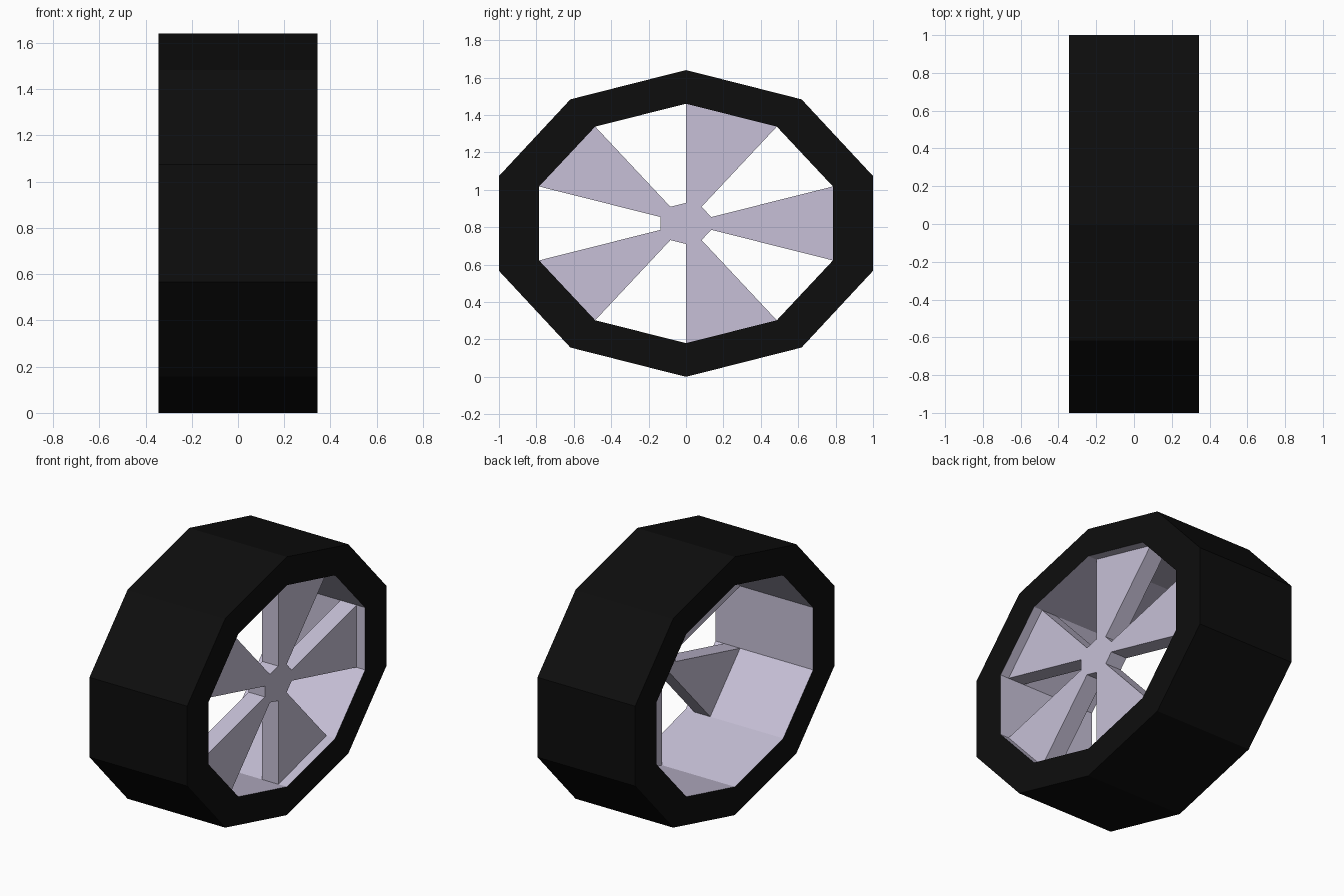
import bpy, bmesh, math

if "Cube" in bpy.data.objects:
    bpy.data.objects.remove(bpy.data.objects["Cube"])

SIDES = 10
CZ = 0.82            # axle height
HALF = 0.343         # half the wheel width
SPOKE_X = (0.17, 0.283)
OUTER = (1.0515, 0.82)   # radii along y and z
INNER = (0.826, 0.64)
HUB = (0.142, 0.11)


def material(name, rgb):
    m = bpy.data.materials.new(name)
    m.diffuse_color = (*rgb, 1)
    m.use_nodes = True
    m.node_tree.nodes["Principled BSDF"].inputs["Base Color"].default_value = m.diffuse_color
    return m


rubber = material("black rubber", (0.004, 0.004, 0.004))
alloy = material("pale lavender alloy", (0.57, 0.53, 0.68))


def ring(bm, radii, x):
    """Ten-sided loop of vertices around the axle, starting at the top."""
    return [bm.verts.new((x, radii[0] * math.sin(math.tau * i / SIDES),
                          CZ + radii[1] * math.cos(math.tau * i / SIDES)))
            for i in range(SIDES)]


def bridge(bm, a, b):
    for i in range(SIDES):
        j = (i + 1) % SIDES
        bm.faces.new((a[i], a[j], b[j], b[i]))


def finish(bm, name, mat):
    me = bpy.data.meshes.new(name)
    bm.to_mesh(me)
    bm.free()
    me.materials.append(mat)
    ob = bpy.data.objects.new(name, me)
    bpy.context.collection.objects.link(ob)
    return ob


# Tyre: tread and two side walls
bm = bmesh.new()
loops = [ring(bm, INNER, -HALF), ring(bm, OUTER, -HALF),
         ring(bm, OUTER, HALF), ring(bm, INNER, HALF)]
for a, b in zip(loops, loops[1:]):
    bridge(bm, b, a)
bmesh.ops.recalc_face_normals(bm, faces=bm.faces)
finish(bm, "tyre", rubber)

# Rim: inner band, facing the axle
bm = bmesh.new()
bridge(bm, ring(bm, INNER, -HALF), ring(bm, INNER, HALF))
for f in bm.faces:
    c = f.calc_center_median()
    f.normal_update()
    if f.normal.y * c.y + f.normal.z * (c.z - CZ) > 0:
        f.normal_flip()
finish(bm, "rim", alloy)

# Hub with five flared spokes, set near the outer side
bm = bmesh.new()
hub = ring(bm, HUB, SPOKE_X[0])
tips = ring(bm, INNER, SPOKE_X[0])
bm.faces.new(hub)
for i in range(0, SIDES, 2):
    bm.faces.new((hub[i + 1], hub[i], tips[i], tips[i + 1]))
ext = bmesh.ops.extrude_face_region(bm, geom=bm.faces[:], use_keep_orig=True)
for v in ext["geom"]:
    if isinstance(v, bmesh.types.BMVert):
        v.co.x = SPOKE_X[1]
bmesh.ops.recalc_face_normals(bm, faces=bm.faces)
finish(bm, "spokes", alloy)
